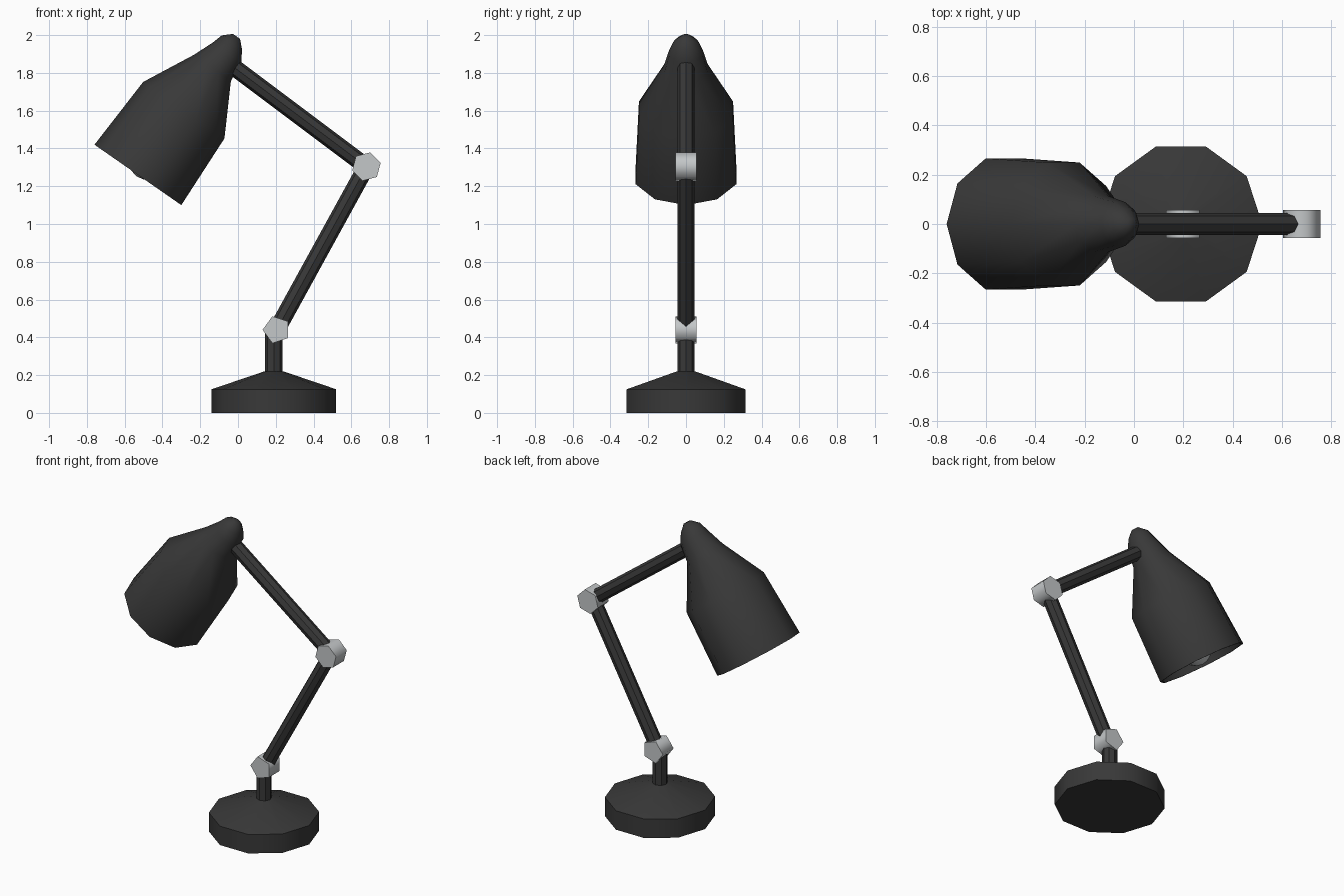
import bpy, bmesh, math
from mathutils import Vector, Matrix

if "Cube" in bpy.data.objects:
    bpy.data.objects.remove(bpy.data.objects["Cube"])


def material(name, rgb):
    m = bpy.data.materials.new(name)
    m.diffuse_color = (*rgb, 1)
    m.use_nodes = True
    m.node_tree.nodes["Principled BSDF"].inputs["Base Color"].default_value = m.diffuse_color
    return m


BLACK = material("matt black", (0.04, 0.04, 0.04))
SILVER = material("silver", (0.55, 0.57, 0.58))


def loft(name, rings, sides, origin, axis, side_dir, mat, smooth=0, turn=0):
    """Loft polygon rings (distance along axis, radius, sideways offset)."""
    w = Vector(axis).normalized()
    u = Vector(side_dir)
    u = (u - w * u.dot(w)).normalized()
    v = w.cross(u)
    bm = bmesh.new()
    loops = []
    for s, r, off in rings:
        loop = []
        for i in range(sides):
            a = turn + 2 * math.pi * i / sides
            loop.append(bm.verts.new(Vector(origin) + w * s
                        + u * (off + r * math.cos(a)) + v * (r * math.sin(a))))
        loops.append(loop)
    for a, b in zip(loops, loops[1:]):
        for i in range(sides):
            j = (i + 1) % sides
            bm.faces.new((a[i], a[j], b[j], b[i]))
    bm.faces.new(loops[0])
    bm.faces.new(loops[-1])
    bmesh.ops.recalc_face_normals(bm, faces=bm.faces)
    me = bpy.data.meshes.new(name)
    bm.to_mesh(me)
    bm.free()
    me.materials.append(mat)
    if smooth:
        me.shade_smooth()
        me.set_sharp_from_angle(angle=math.radians(smooth))
    ob = bpy.data.objects.new(name, me)
    bpy.context.collection.objects.link(ob)
    return ob


def rod(name, a, b, r):
    a, b = Vector(a), Vector(b)
    return loft(name, [(0, r, 0), ((b - a).length, r, 0)], 8, a, b - a,
                (0, 1, 0), BLACK, 0, 0)


LOW = (0.205, 0, 0.44)
ELBOW = (0.68, 0, 1.304)

# weighted base and short neck
loft("base", [(0, 0.33, 0), (0.125, 0.33, 0), (0.22, 0.05, 0)], 10,
     (0.19, 0, 0), (0, 0, 1), (1, 0, 0), BLACK, 40)
rod("neck", (0.19, 0, 0.2), (0.19, 0, 0.42), 0.046)

# two arms
rod("lower_arm", LOW, ELBOW, 0.045)
rod("upper_arm", ELBOW, (-0.015, 0, 1.825), 0.045)

# joints: prisms lying along y
for name, p, n, r, turn in (("lower_joint", LOW, 5, 0.075, 180),
                            ("elbow_joint", ELBOW, 6, 0.078, -15)):
    loft(name, [(-0.056, r, 0), (0.056, r, 0)], n, p, (0, 1, 0), (1, 0, 0),
         SILVER, 75, math.radians(turn))

# tilted lamp shade: outer skin down to the rim, then inner skin back up
RIM = (-0.53, 0, 1.26)
UP = (0.571, 0, 0.821)
SIDE = (0.821, 0, -0.571)
loft("lamp_shade",
     [(0.90, 0.023, 0.01), (0.86, 0.065, 0.008), (0.80, 0.093, 0.018),
      (0.69, 0.12, 0), (0.42, 0.262, 0.004), (0, 0.28, 0),
      (0, 0.27, 0), (0.42, 0.25, 0.004), (0.68, 0.108, 0), (0.76, 0.07, 0)],
     10, RIM, UP, SIDE, BLACK, 50)

# bulb and its socket inside the shade
R = 0.1
loft("bulb", [(0.09 - R * math.cos(math.pi * k / 8), max(0.002, R * math.sin(math.pi * k / 8)), 0)
              for k in range(7)] + [(0.3, 0.045, 0)], 12, RIM, UP, SIDE, SILVER, 60)
loft("bulb_socket", [(0.28, 0.055, 0), (0.75, 0.055, 0)], 10, RIM, UP, SIDE, BLACK, 40)
